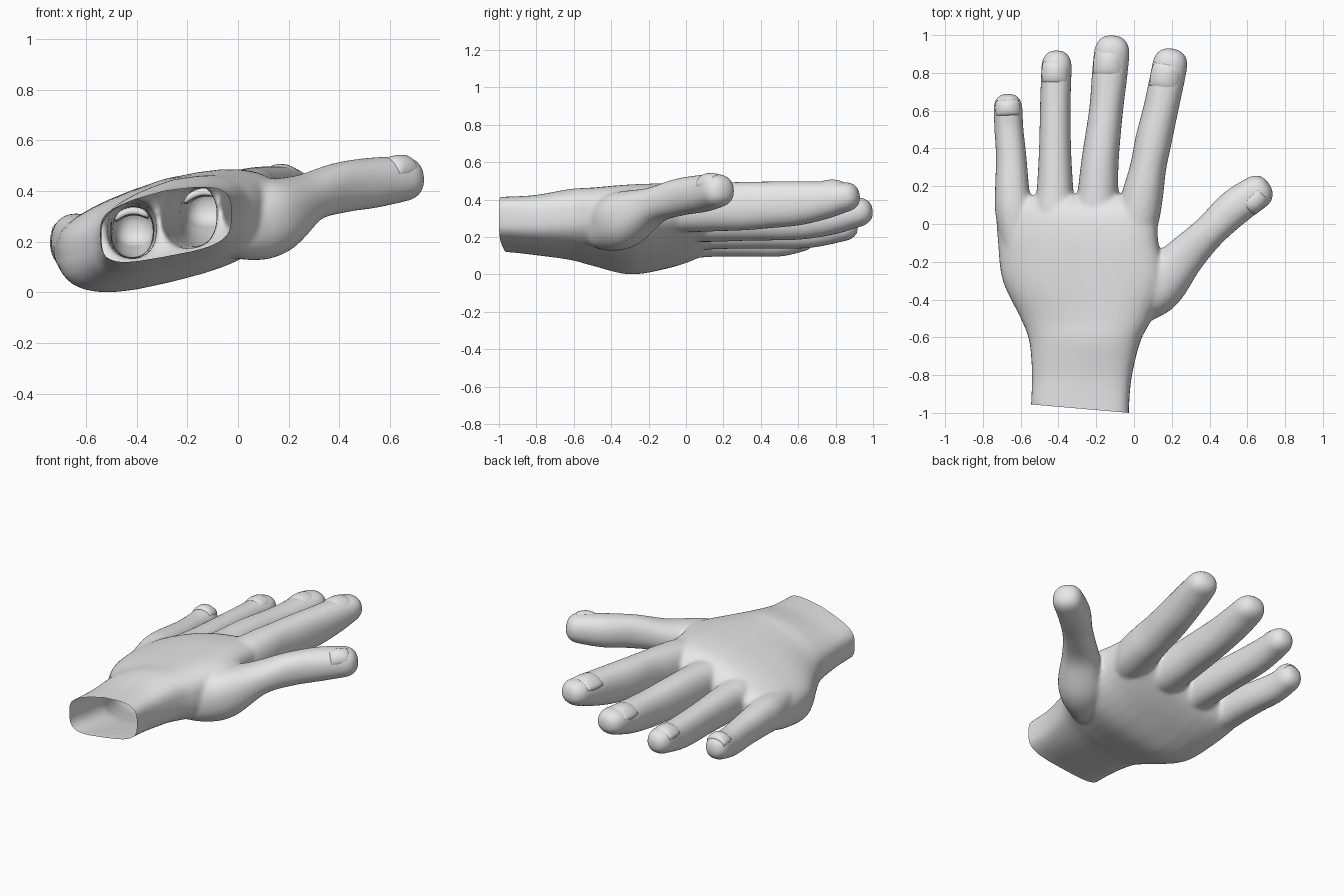
import bpy, bmesh, math
from mathutils import Vector

if "Cube" in bpy.data.objects:
    bpy.data.objects.remove(bpy.data.objects["Cube"])

SEG = 32
skin = bpy.data.materials.new("pale_grey")
skin.diffuse_color = (0.8, 0.8, 0.8, 1)
skin.use_nodes = True
skin.node_tree.nodes["Principled BSDF"].inputs["Base Color"].default_value = skin.diffuse_color


def spline(rows, steps=6):
    """Catmull-Rom interpolation of stations with any number of values."""
    pts = [rows[0]] + list(rows) + [rows[-1]]
    out = []
    for i in range(1, len(pts) - 2):
        a, b, c, d = pts[i - 1:i + 3]
        for k in range(steps):
            t = k / steps
            out.append([0.5 * (2 * q + (r - p) * t + (2 * p - 5 * q + 4 * r - s) * t * t
                               + (3 * q - p - 3 * r + s) * t ** 3)
                        for p, q, r, s in zip(a, b, c, d)])
    return out + [list(rows[-1])]


def oval(n):
    """Unit superellipse points."""
    for i in range(SEG):
        a = 2 * math.pi * i / SEG
        c, s = math.cos(a), math.sin(a)
        yield (math.copysign(abs(c) ** (2 / n), c), math.copysign(abs(s) ** (2 / n), s))


def skin_rings(bm, rings):
    """Closed tube through the rings, capped at both ends."""
    loops = [[bm.verts.new(p) for p in ring] for ring in rings]
    for a, b in zip(loops, loops[1:]):
        for i in range(SEG):
            j = (i + 1) % SEG
            bm.faces.new((a[i], a[j], b[j], b[i]))
    bm.faces.new(loops[0][::-1])
    bm.faces.new(loops[-1])


def frame(d):
    side = d.cross(Vector((0, 0, 1))).normalized()
    return side, side.cross(d).normalized()


def finger(bm, stations, tip):
    """Tube of (x, y, z, half width, half thickness) stations with a blunt round tip."""
    rows = spline(stations)
    rings = []
    for i, r in enumerate(rows):
        d = (Vector(rows[min(i + 1, len(rows) - 1)][:3]) - Vector(rows[max(i - 1, 0)][:3])).normalized()
        side, up = frame(d)
        rings.append([Vector(r[:3]) + side * u * r[3] + up * v * r[4] for u, v in oval(2.25)])
    for k in range(1, 8):
        a = math.radians(12.2 * k)
        s = math.cos(a) ** 0.75
        c = Vector(r[:3]) + d * tip * math.sin(a)
        rings.append([c + side * u * r[3] * s + up * v * r[4] * s for u, v in oval(2.25)])
    skin_rings(bm, rings)


def nail(name, centre, direction, roll, radius, width, length):
    """Squarish plate bowed across the finger."""
    d = Vector(direction).normalized()
    side, up = frame(d)
    n = up * math.cos(roll) + side * math.sin(roll)
    s = d.cross(n).normalized()
    bm = bmesh.new()
    bmesh.ops.create_uvsphere(bm, u_segments=32, v_segments=14, radius=1)
    for v in bm.verts:
        x, y, z = v.co
        m = max(abs(x), abs(y), 1e-6)
        f = (math.hypot(x, y) / m) ** 0.75 if m > 1e-5 else 1
        x, y = x * f, y * f
        z = 0.02 * math.copysign(abs(z) ** 0.5, z) - 0.42 * width * x * x - 0.008 * y * y
        v.co = Vector(centre) + n * (radius - 0.012 + z) + s * x * width + d * y * length
    bmesh.ops.recalc_face_normals(bm, faces=bm.faces)
    me = bpy.data.meshes.new(name)
    bm.to_mesh(me)
    bm.free()
    me.materials.append(skin)
    me.shade_smooth()
    bpy.context.collection.objects.link(bpy.data.objects.new(name, me))


bm = bmesh.new()

# Wrist and palm: y, left x, right x, middle z, slope, height above, depth below, squareness
palm = [(-1.10, -.545, -.025, .270, .13, .130, .125, 3.6),
        (-0.95, -.545, -.025, .270, .13, .132, .130, 3.6),
        (-0.80, -.540, -.010, .265, .14, .147, .142, 3.2),
        (-0.62, -.555, .035, .260, .16, .183, .160, 2.8),
        (-0.50, -.600, .095, .255, .18, .190, .180, 2.7),
        (-0.30, -.695, .165, .260, .19, .190, .220, 2.8),
        (-0.10, -.720, .130, .270, .22, .176, .190, 2.8),
        (0.04, -.730, .120, .275, .24, .152, .145, 2.6),
        (0.11, -.728, .095, .280, .24, .105, .105, 2.6),
        (0.15, -.710, .060, .285, .24, .045, .045, 2.6)]
rings = []
for y, xl, xr, zc, slope, top, low, n in spline(palm):
    xc, hw = (xl + xr) / 2, (xr - xl) / 2
    rings.append([Vector((xc + u * hw, y, zc + slope * u * hw
                          + v * (top * (1 - .28 * max(0, -u)) if v > 0 else low * (1 - .1 * u))))
                  for u, v in oval(n)])
skin_rings(bm, rings)

# Fingers and thumb
finger(bm, [(-.03, -.2, .33, .08, .1), (.015, 0, .35, .11, .125), (.045, .15, .36, .109, .13),
            (.075, .3, .365, .096, .13), (.105, .45, .372, .097, .125), (.14, .6, .38, .093, .118),
            (.172, .75, .398, .093, .1), (.19, .84, .412, .093, .082)], .09)
finger(bm, [(-.18, -.2, .29, .08, .09), (-.195, .05, .3, .115, .125), (-.19, .18, .303, .107, .128),
            (-.178, .35, .305, .098, .125), (-.148, .6, .3, .09, .115), (-.13, .78, .312, .094, .1),
            (-.118, .9, .33, .095, .082)], .1)
finger(bm, [(-.4, -.2, .24, .07, .09), (-.42, .05, .25, .108, .118), (-.418, .18, .25, .097, .115),
            (-.418, .4, .245, .085, .107), (-.416, .65, .24, .081, .1),
            (-.41, .83, .255, .081, .08)], .09)
finger(bm, [(-.61, -.2, .19, .07, .09), (-.635, .05, .2, .098, .11), (-.645, .18, .2, .091, .105),
            (-.65, .35, .19, .081, .096), (-.662, .5, .185, .077, .09),
            (-.667, .61, .2, .077, .08)], .08)
finger(bm, [(-.12, -.56, .25, .05, .06), (.01, -.44, .258, .105, .13), (.125, -.33, .295, .14, .152),
            (.27, -.17, .37, .108, .098), (.4, -.04, .412, .09, .1), (.53, .085, .432, .097, .1),
            (.645, .165, .447, .092, .09)], .085)

bmesh.ops.recalc_face_normals(bm, faces=bm.faces)
me = bpy.data.meshes.new("parts")
bm.to_mesh(me)
bm.free()
parts = bpy.data.objects.new("parts", me)
bpy.context.collection.objects.link(parts)

# Merge into one skin and soften the joins
mod = parts.modifiers.new("merge", 'REMESH')
mod.mode = 'VOXEL'
mod.voxel_size = 0.011
mod = parts.modifiers.new("soften", 'SMOOTH')
mod.factor = 0.5
mod.iterations = 14
merged = bpy.data.meshes.new_from_object(parts.evaluated_get(bpy.context.evaluated_depsgraph_get()))
bpy.data.objects.remove(parts)

# Slice the wrist open on a slight slant
bm = bmesh.new()
bm.from_mesh(merged)
bmesh.ops.bisect_plane(bm, geom=bm.verts[:] + bm.edges[:] + bm.faces[:], dist=1e-5,
                       plane_co=(-.025, -1, .27), plane_no=(-.045, -.52, 0), clear_outer=True)
bm.to_mesh(merged)
bm.free()
merged.materials.clear()
merged.materials.append(skin)
merged.shade_smooth()
merged.name = "hand"
bpy.context.collection.objects.link(bpy.data.objects.new("hand", merged))

# Nails
nail("index_nail", (.172, .78, .402), (.2, 1, 0), -.12, .097, .08, .068)
nail("middle_nail", (-.13, .85, .32), (.08, 1, -.03), -.12, .093, .08, .068)
nail("ring_nail", (-.415, .80, .25), (.02, 1, -.05), -.1, .088, .07, .058)
nail("little_nail", (-.667, .61, .2), (-.03, 1, -.1), -.05, .084, .066, .043)
nail("thumb_nail", (.62, .148, .444), (.72, .66, .05), .65, .1, .055, .058)
